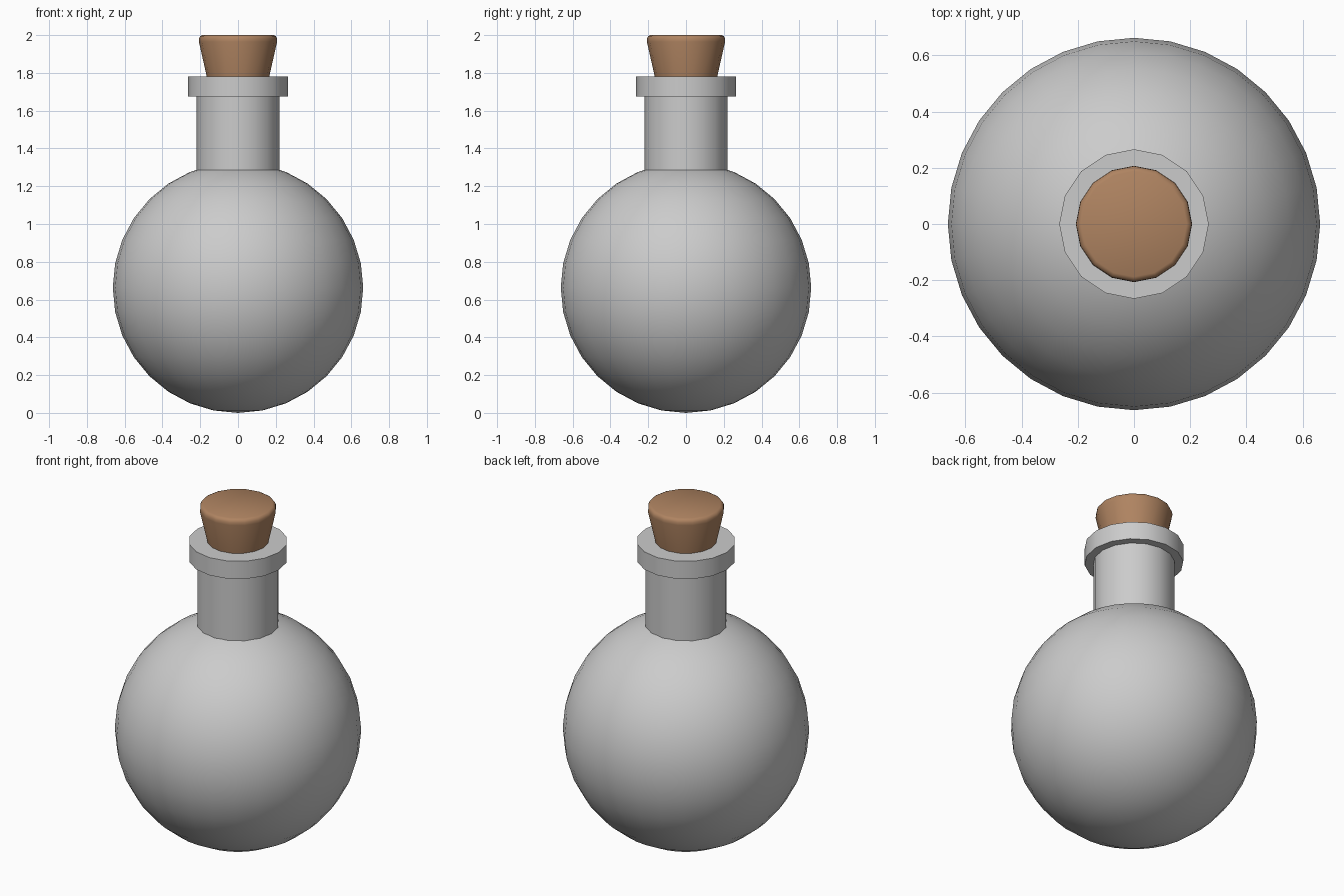
import bpy, bmesh, math

if "Cube" in bpy.data.objects:
    bpy.data.objects.remove(bpy.data.objects["Cube"])


def smooth(obj, angle):
    bpy.ops.object.select_all(action='DESELECT')
    obj.select_set(True)
    bpy.context.view_layer.objects.active = obj
    bpy.ops.object.shade_smooth_by_angle(angle=math.radians(angle))


def lathe(name, profile, sides):
    """Closed solid of revolution from (radius, z) points, bottom to top."""
    bm = bmesh.new()
    rings = [[bm.verts.new((r * math.cos(math.tau * i / sides),
                            r * math.sin(math.tau * i / sides), z))
              for i in range(sides)] for r, z in profile]
    for low, high in zip(rings, rings[1:]):
        for i in range(sides):
            j = (i + 1) % sides
            bm.faces.new((low[i], low[j], high[j], high[i]))
    bm.faces.new(rings[0][::-1])
    bm.faces.new(rings[-1])
    mesh = bpy.data.meshes.new(name)
    bm.to_mesh(mesh)
    bm.free()
    obj = bpy.data.objects.new(name, mesh)
    bpy.context.collection.objects.link(obj)
    smooth(obj, 40)
    return obj


# Round body
R = 0.663
bpy.ops.mesh.primitive_uv_sphere_add(segments=32, ring_count=16, radius=R, location=(0, 0, R))
body = bpy.context.object
body.name = "flask_body"
smooth(body, 40)

# Neck and collar
lathe("neck", [(0.22, 1.2), (0.22, 1.7)], 16)
lathe("collar", [(0.266, 1.675), (0.266, 1.78)], 16)

# Tapered cork with a rounded top edge
cork = lathe("cork", [(0.145, 1.69), (0.207, 1.965), (0.206, 1.982),
                      (0.2, 1.994), (0.188, 2.0)], 16)
mat = bpy.data.materials.new("cork_brown")
mat.diffuse_color = (0.43, 0.23, 0.12, 1)
mat.use_nodes = True
mat.node_tree.nodes["Principled BSDF"].inputs["Base Color"].default_value = mat.diffuse_color
cork.data.materials.append(mat)
